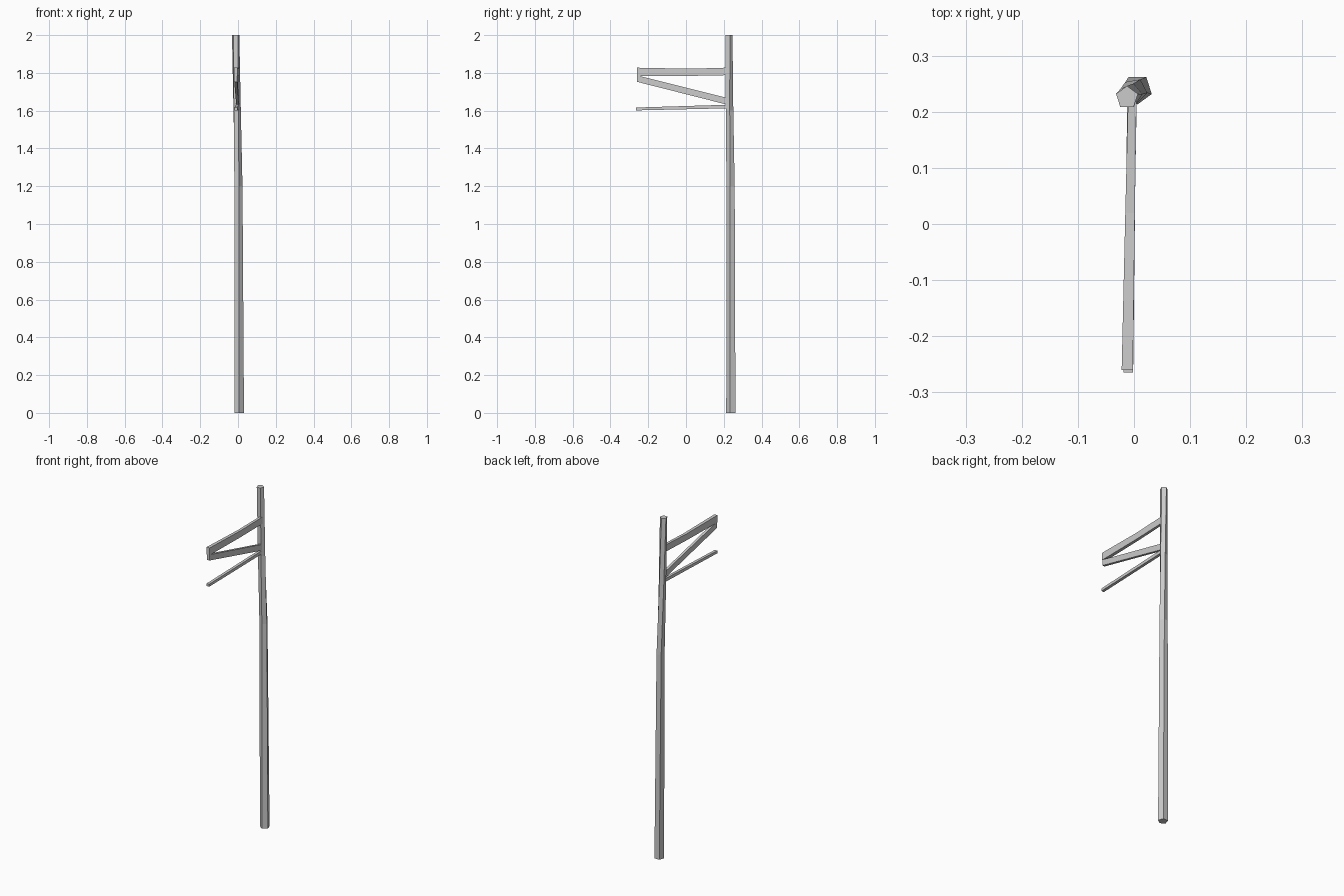
import bpy, math

if "Cube" in bpy.data.objects:
    bpy.data.objects.remove(bpy.data.objects["Cube"])


def loft(name, rings):
    """Skin a list of equal-sized closed rings and cap both ends."""
    n = len(rings[0])
    verts = [p for ring in rings for p in ring]
    faces = [tuple(range(n))[::-1],
             tuple((len(rings) - 1) * n + i for i in range(n))]
    for k in range(len(rings) - 1):
        for i in range(n):
            j = (i + 1) % n
            faces.append((k * n + i, k * n + j, (k + 1) * n + j, (k + 1) * n + i))
    mesh = bpy.data.meshes.new(name)
    mesh.from_pydata(verts, [], faces)
    obj = bpy.data.objects.new(name, mesh)
    bpy.context.collection.objects.link(obj)
    return obj


def pentagon(z, cx, cy, r, turn):
    angles = [math.radians(-90 + turn + 72 * i) for i in range(5)]
    return [(cx + r * math.cos(a), cy + r * math.sin(a), z) for a in angles]


def beam(name, stations):
    """Four-sided plank along y; station = y, x centre, z centre, width, height."""
    loft(name, [[(x - w / 2, y, z - h / 2), (x - w / 2, y, z + h / 2),
                 (x + w / 2, y, z + h / 2), (x + w / 2, y, z - h / 2)]
                for y, x, z, w, h in stations])


# Slightly crooked, tapering five-sided post
loft("post", [pentagon(*s) for s in [
    (0.0, 0.006, 0.240, 0.027, 0),
    (1.2, 0.001, 0.237, 0.023, 10),
    (1.6, -0.006, 0.230, 0.021, 22),
    (2.0, -0.0125, 0.2255, 0.0205, 36)]])

# Upper horizontal arm
beam("upper_arm", [(-0.26, -0.012, 1.806, 0.020, 0.043),
                   (0.02, -0.007, 1.803, 0.017, 0.038),
                   (0.225, -0.003, 1.808, 0.015, 0.040)])

# Sloping brace between the arms
beam("diagonal_brace", [(-0.26, -0.012, 1.770, 0.016, 0.034),
                        (0.225, -0.002, 1.648, 0.014, 0.036)])

# Thin lower arm
beam("lower_arm", [(-0.265, -0.010, 1.609, 0.017, 0.015),
                   (0.225, -0.004, 1.622, 0.016, 0.019)])
